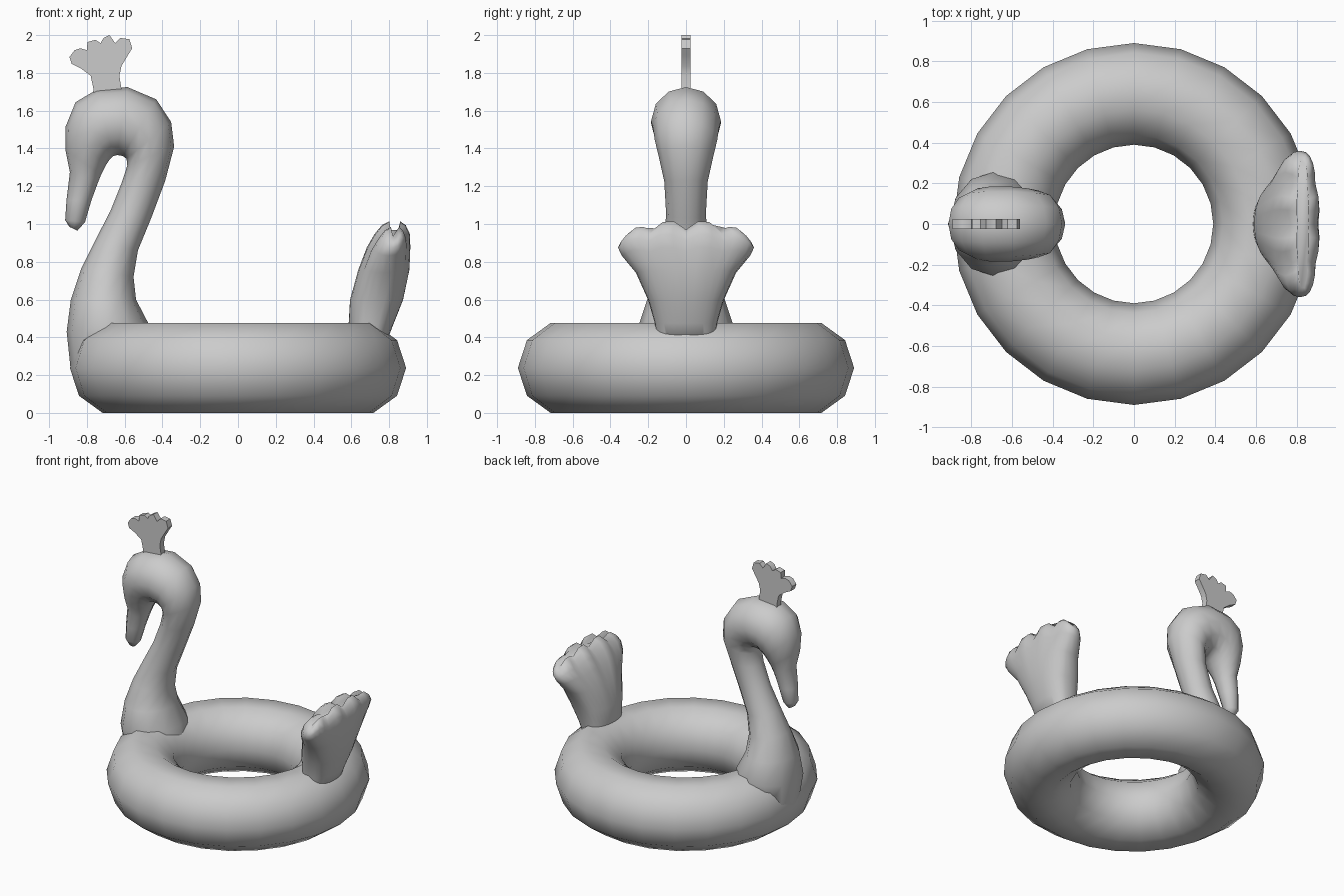
import bpy, bmesh, math
from mathutils import Vector

if "Cube" in bpy.data.objects:
    bpy.data.objects.remove(bpy.data.objects["Cube"])

grey = bpy.data.materials.new("light_grey")
grey.diffuse_color = (0.6, 0.6, 0.6, 1)
grey.use_nodes = True
grey.node_tree.nodes["Principled BSDF"].inputs["Base Color"].default_value = grey.diffuse_color


def finish(obj, angle):
    """Give the part its colour and smooth shading."""
    obj.data.materials.append(grey)
    bpy.ops.object.select_all(action='DESELECT')
    obj.select_set(True)
    bpy.context.view_layer.objects.active = obj
    bpy.ops.object.shade_smooth_by_angle(angle=math.radians(angle))


def loft(name, rings, angle):
    """Skin a list of equal-sized point rings and cap both ends."""
    bm = bmesh.new()
    loops = [[bm.verts.new(p) for p in ring] for ring in rings]
    n = len(loops[0])
    for a, b in zip(loops, loops[1:]):
        for i in range(n):
            j = (i + 1) % n
            bm.faces.new((a[i], a[j], b[j], b[i]))
    bm.faces.new(loops[0][::-1])
    bm.faces.new(loops[-1])
    bmesh.ops.recalc_face_normals(bm, faces=bm.faces)
    mesh = bpy.data.meshes.new(name)
    bm.to_mesh(mesh)
    bm.free()
    obj = bpy.data.objects.new(name, mesh)
    bpy.context.collection.objects.link(obj)
    finish(obj, angle)
    return obj


# Inflated swim ring
bpy.ops.mesh.primitive_torus_add(major_segments=24, minor_segments=10,
                                 major_radius=0.64, minor_radius=0.25,
                                 location=(0, 0, 0.238))
ring = bpy.context.object
ring.name = ring.data.name = "swim_ring"
finish(ring, 80)

# Neck, head and beak: throat side (x, z), nape side (x, z), half width
sections = [
    (-.885, .22, -.45, .26, .20), (-.907, .43, -.475, .475, .255),
    (-.885, .60, -.54, .60, .205), (-.83, .765, -.553, .72, .15),
    (-.755, .915, -.53, .86, .12), (-.675, 1.07, -.46, 1.03, .105),
    (-.615, 1.22, -.385, 1.23, .115), (-.586, 1.31, -.338, 1.41, .145),
    (-.59, 1.345, -.354, 1.54, .165), (-.61, 1.36, -.433, 1.66, .175),
    (-.64, 1.365, -.586, 1.725, .185), (-.66, 1.36, -.75, 1.71, .185),
    (-.68, 1.34, -.86, 1.645, .175), (-.70, 1.31, -.913, 1.515, .15),
    (-.725, 1.26, -.913, 1.39, .115), (-.745, 1.21, -.89, 1.275, .085),
    (-.776, 1.125, -.908, 1.125, .07), (-.81, 1.01, -.915, 1.02, .05),
    (-.85, .965, -.893, .985, .025)]
rings = []
for ax, az, bx, bz, w in sections:
    a, b = Vector((ax, 0, az)), Vector((bx, 0, bz))
    mid, half = (a + b) / 2, (b - a) / 2
    rings.append([mid + half * math.cos(t) + Vector((0, w * math.sin(t), 0))
                  for t in (math.tau * i / 12 for i in range(12))])
loft("neck_and_head", rings, 80)

# Flat scalloped crest on the head
outline = [(-.765, 1.68), (-.765, 1.715), (-.78, 1.785), (-.834, 1.825),
           (-.88, 1.847), (-.892, 1.884), (-.865, 1.92), (-.834, 1.93),
           (-.80, 1.92), (-.797, 1.963), (-.755, 1.975), (-.728, 1.957),
           (-.712, 1.985), (-.68, 2.0), (-.65, 1.957), (-.622, 1.985),
           (-.575, 1.978), (-.56, 1.93), (-.585, 1.89), (-.617, 1.836),
           (-.628, 1.784), (-.617, 1.715), (-.617, 1.68)]
loft("crest", [[(x, y, z) for x, z in outline] for y in (-.024, .024)], 40)

# Fan tail with four lobes: height, half width, inner x, outer x, scallop
rows = [(.36, .15, .60, .78, 0), (.475, .165, .586, .825, 0),
        (.60, .20, .592, .875, .05), (.757, .265, .635, .91, .2),
        (.87, .34, .68, .915, .5), (.935, .36, .72, .913, .8),
        (.98, .345, .76, .89, 1), (1.0, .32, .80, .86, 1)]
N = 32
rings = []
for z, w, x0, x1, v in rows:
    pts = []
    for i in range(N):
        t = math.tau * i / N
        u, s = math.cos(t), math.sin(t)
        y = w * u
        lobe = abs(math.sin(math.pi * u * w / (w * 0.57)))
        thick = (x1 - x0) / 2 * (1 - 0.15 * v * (1 - lobe))
        x = (x0 + x1) / 2 + math.copysign(abs(s) ** 0.7, s) * thick
        pts.append((x, y, z + v * (-.03 + .05 * lobe - .08 * u ** 4)))
    rings.append(pts)
loft("fan_tail", rings, 70)
